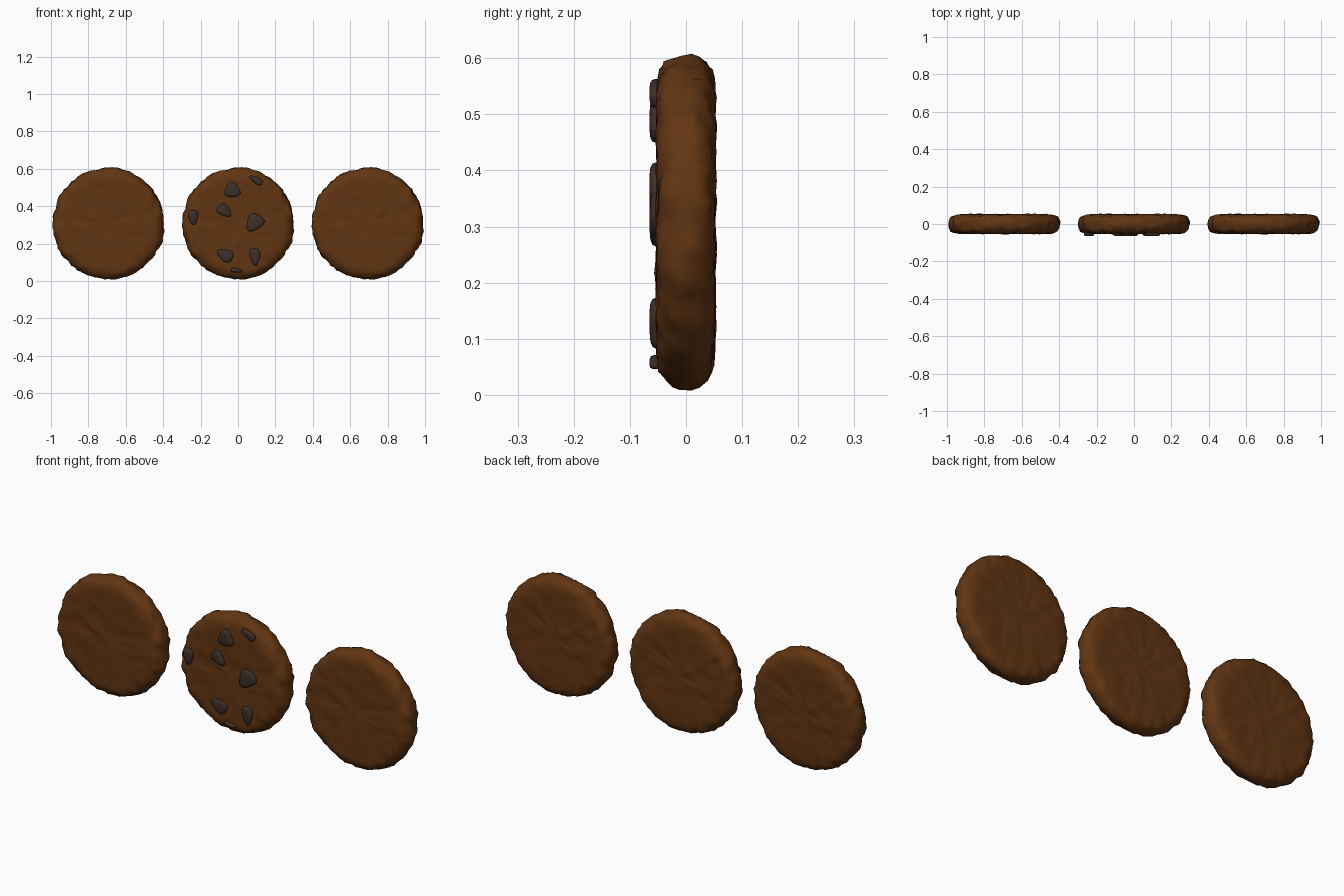
import bpy, bmesh, math
from mathutils import Vector, noise

if "Cube" in bpy.data.objects:
    bpy.data.objects.remove(bpy.data.objects["Cube"])


def material(name, rgb):
    m = bpy.data.materials.new(name)
    m.diffuse_color = (*rgb, 1)
    m.use_nodes = True
    m.node_tree.nodes["Principled BSDF"].inputs["Base Color"].default_value = m.diffuse_color
    return m


DOUGH = material("brown dough", (0.12, 0.036, 0.006))
CHOC = material("dark chocolate", (0.045, 0.028, 0.022))
CZ = 0.307
SEG = 96


def finish(bm, name, mat, loc):
    bmesh.ops.recalc_face_normals(bm, faces=bm.faces)
    mesh = bpy.data.meshes.new(name)
    bm.to_mesh(mesh)
    bm.free()
    mesh.materials.append(mat)
    for p in mesh.polygons:
        p.use_smooth = True
    ob = bpy.data.objects.new(name, mesh)
    ob.location = loc
    bpy.context.collection.objects.link(ob)
    return ob


def cookie(name, x):
    # Rounded disc profile (radius, depth), front half mirrored to the back
    half = [(r, -0.051) for r in (0.03, 0.06, 0.09, 0.12, 0.15, 0.18, 0.21, 0.235)]
    half += [(0.255, -0.049), (0.272, -0.044), (0.285, -0.035), (0.293, -0.023), (0.297, -0.01)]
    prof = half + [(r, -y) for r, y in reversed(half)]
    bm = bmesh.new()
    rings = [[bm.verts.new((r * math.cos(2 * math.pi * i / SEG), y,
                            r * math.sin(2 * math.pi * i / SEG))) for i in range(SEG)]
             for r, y in prof]
    for a, b in zip(rings, rings[1:]):
        for i in range(SEG):
            j = (i + 1) % SEG
            bm.faces.new((a[i], a[j], b[j], b[i]))
    for ring, y in ((rings[0], -0.051), (rings[-1], 0.051)):
        c = bm.verts.new((0, y, 0))
        for i in range(SEG):
            bm.faces.new((ring[i], ring[(i + 1) % SEG], c))
    bmesh.ops.recalc_face_normals(bm, faces=bm.faces)
    bm.normal_update()
    # Lumpy baked surface, rougher near the rim
    moves = []
    for v in bm.verts:
        r = math.hypot(v.co.x, v.co.z)
        rim = min(1, max(0, (r - 0.22) / 0.07))
        d = noise.noise(v.co * 16) * 0.005 + noise.noise(v.co * 38 + Vector((3, 7, 1))) * 0.004
        d += rim * (noise.noise(v.co * 30 + Vector((9, 2, 5))) * 0.010)
        moves.append(v.normal * d)
    for v, m in zip(bm.verts, moves):
        v.co += m
    return finish(bm, name, DOUGH, (x, 0, CZ))


def chip(name, x, z, w, h, tilt, seed):
    # Flat-topped irregular pebble set into the front face
    bm = bmesh.new()
    n = 20
    rings = []
    for s, y in ((0.95, -0.040), (1.0, -0.054), (0.93, -0.060), (0.75, -0.0635), (0.4, -0.065)):
        ring = []
        for i in range(n):
            a = 2 * math.pi * i / n
            k = 1 + 0.13 * math.cos(3 * a + seed) + 0.05 * math.cos(2 * a + 2 * seed)
            px, pz = w / 2 * s * k * math.cos(a), h / 2 * s * k * math.sin(a)
            ring.append(bm.verts.new((px * math.cos(tilt) - pz * math.sin(tilt), y,
                                      px * math.sin(tilt) + pz * math.cos(tilt))))
        rings.append(ring)
    for a, b in zip(rings, rings[1:]):
        for i in range(n):
            bm.faces.new((a[i], a[(i + 1) % n], b[(i + 1) % n], b[i]))
    bm.faces.new(rings[0])
    bm.faces.new(rings[-1])
    finish(bm, name, CHOC, (x, 0, z))


# Three cookies in a row
for label, x in (("left", -0.693), ("middle", 0), ("right", 0.693)):
    cookie(label + "_cookie", x)

# Chocolate chips on the middle cookie: x, z, width, height, tilt
CHIPS = [(-0.03, 0.485, 0.085, 0.078, 0.0), (0.10, 0.538, 0.075, 0.038, -0.5),
         (-0.24, 0.345, 0.055, 0.078, 0.1), (-0.075, 0.377, 0.08, 0.06, -0.6),
         (0.09, 0.313, 0.105, 0.08, 0.6), (-0.065, 0.137, 0.088, 0.066, -0.3),
         (0.09, 0.133, 0.056, 0.09, 0.2), (-0.01, 0.057, 0.06, 0.024, -0.1)]
for i, c in enumerate(CHIPS):
    chip("chocolate_chip_%d" % (i + 1), *c, seed=i * 1.7 + 1.5)
